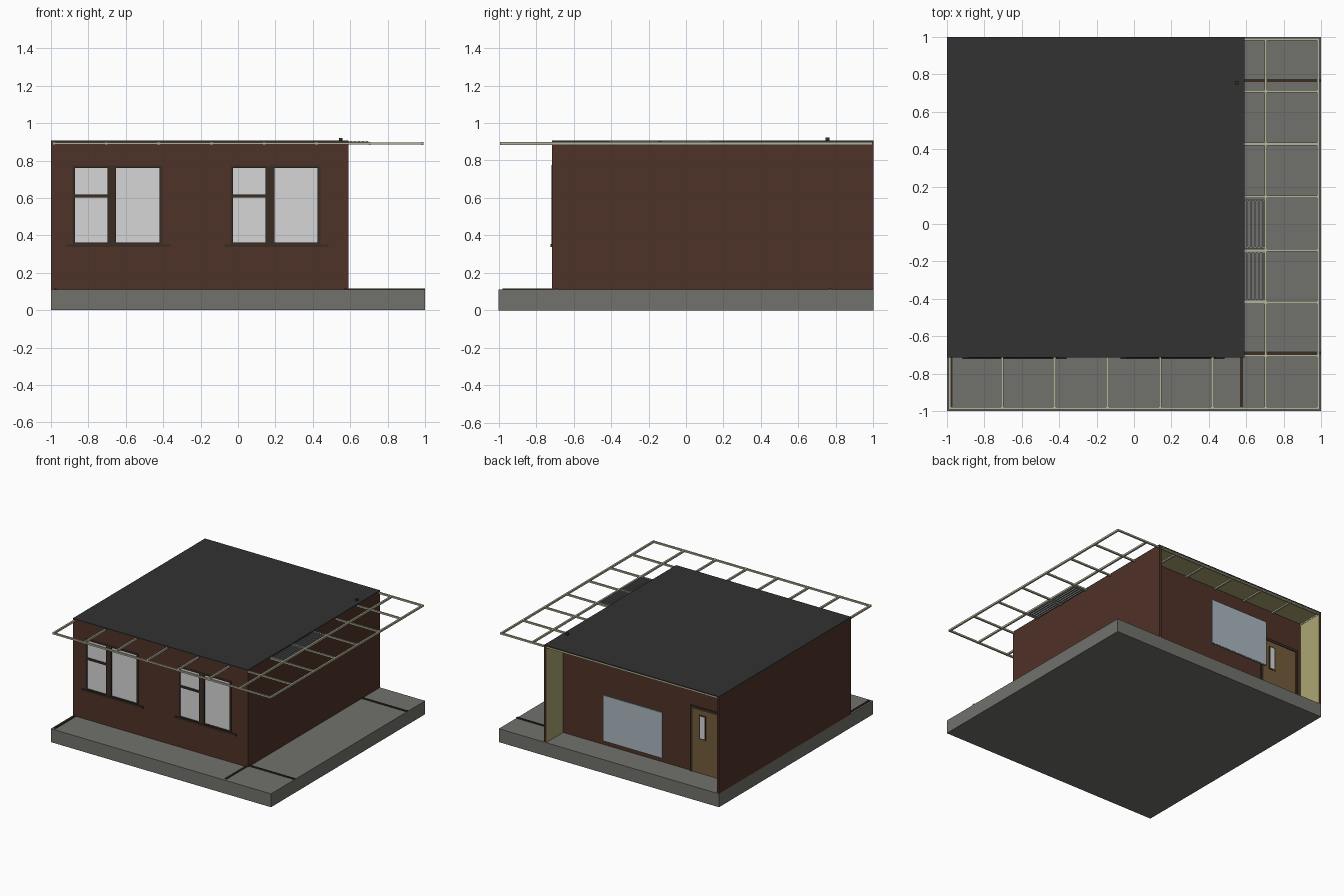
import bpy, bmesh
from mathutils import Vector

if "Cube" in bpy.data.objects:
    bpy.data.objects.remove(bpy.data.objects["Cube"])


def mat(name, r, g, b):
    """Flat colour from sRGB 0-255 values."""
    m = bpy.data.materials.new(name)
    lin = [((c / 255 + 0.055) / 1.055) ** 2.4 for c in (r, g, b)]
    m.diffuse_color = (*lin, 1)
    m.use_nodes = True
    m.node_tree.nodes["Principled BSDF"].inputs["Base Color"].default_value = m.diffuse_color
    return m


BROWN = mat("brown_wall", 79, 50, 39)
OLIVE = mat("olive_paint", 172, 166, 114)
STONE = mat("grey_floor", 113, 113, 108)
ROOF = mat("dark_roof", 50, 50, 50)
GRID = mat("pale_grid", 180, 180, 155)
GLASS = mat("pale_glass", 214, 214, 214)
BOARD = mat("blue_grey_board", 172, 184, 194)
DOOR = mat("door_wood", 116, 93, 59)
TRIM = mat("dark_trim", 58, 45, 36)
LAMP = mat("lamp_grey", 130, 132, 132)


def boxes(name, spans, main, inner=None, direction=None):
    """One object from boxes (x0,x1,y0,y1,z0,z1); faces along direction get inner."""
    bm = bmesh.new()
    for x0, x1, y0, y1, z0, z1 in spans:
        verts = bmesh.ops.create_cube(bm, size=1)["verts"]
        for v in verts:
            v.co = Vector((x0 if v.co.x < 0 else x1,
                           y0 if v.co.y < 0 else y1,
                           z0 if v.co.z < 0 else z1))
    bm.normal_update()
    if inner:
        for f in bm.faces:
            f.material_index = int(f.normal.dot(Vector(direction)) > 0.9)
    me = bpy.data.meshes.new(name)
    bm.to_mesh(me)
    bm.free()
    for m in (main, inner):
        if m:
            me.materials.append(m)
    ob = bpy.data.objects.new(name, me)
    bpy.context.collection.objects.link(ob)
    return ob


F, T = 0.11, 0.895          # floor level, wall top

# Floor slab and flat roof
boxes("floor_slab", [(-1, 1, -1, 1, 0, F)], STONE)
boxes("roof", [(-1, 0.59, -0.715, 1, 0.9, 0.908)], ROOF)
boxes("ceiling_panel", [(-0.98, 0.57, -0.695, 0.998, T, 0.9)], OLIVE)

# Walls: brown outside, olive inside
front = boxes("front_wall", [(-1, 0.59, -0.715, -0.695, F, 0.9)], BROWN, OLIVE, (0, 1, 0))
boxes("left_wall", [(-1, -0.98, -0.695, 1, F, 0.9)], BROWN, OLIVE, (1, 0, 0))
boxes("right_wall", [(0.57, 0.59, -0.695, 1, F, 0.9)], BROWN, OLIVE, (-1, 0, 0))
boxes("recessed_back_wall", [(-0.98, 0.57, 0.76, 0.78, F, T)], BROWN, OLIVE, (0, -1, 0))

# Window openings cut in the front wall
WINDOWS = (-0.885, -0.04)
cutter = boxes("window_cutter", [(x, x + 0.48, -0.8, -0.6, 0.355, 0.775) for x in WINDOWS], BROWN)
cutter.hide_render = True
mod = front.modifiers.new("openings", "BOOLEAN")
mod.operation, mod.solver, mod.object = "DIFFERENCE", "EXACT", cutter
bpy.context.view_layer.objects.active = front
bpy.ops.object.modifier_apply(modifier=mod.name)
bpy.data.objects.remove(cutter)

# Windows: glass, frame bars and sill
for i, x in enumerate(WINDOWS, 1):
    y0, y1 = -0.717, -0.694
    w, z0, z1, b = 0.48, 0.355, 0.775, 0.014
    boxes(f"window_{i}_glass", [(x + 0.005, x + w - 0.005, -0.708, -0.702, z0, z1)], GLASS)
    boxes(f"window_{i}_frame", [
        (x, x + b, y0, y1, z0, z1),
        (x + w - b, x + w, y0, y1, z0, z1),
        (x + b, x + w - b, y0, y1, z1 - b, z1),
        (x + b, x + w - b, y0, y1, z0, z0 + 0.008),
        (x + 0.187, x + 0.234, y0, y1, z0 + 0.008, z1 - b),
        (x + b, x + 0.187, y0, y1, 0.602, 0.618)], TRIM)
    boxes(f"window_{i}_sill", [(x - 0.033, x + 0.525, -0.723, -0.7, 0.338, 0.355)], TRIM)

# Door in the recess, with a narrow glazed slot
boxes("door_frame", [(-0.95, -0.93, 0.775, 0.79, F, 0.65),
                     (-0.61, -0.59, 0.775, 0.79, F, 0.65),
                     (-0.93, -0.61, 0.775, 0.79, 0.63, 0.65)], TRIM)
boxes("door_leaf", [(-0.93, -0.61, 0.775, 0.785, F, 0.63)], DOOR)
boxes("door_slot_frame", [(-0.73, -0.67, 0.782, 0.787, 0.39, 0.59)], TRIM)
boxes("door_slot_glass", [(-0.72, -0.68, 0.784, 0.789, 0.4, 0.58)], GLASS)

# Wall board standing on the open back plane
boxes("board", [(-0.47, 0.06, 0.98, 0.988, 0.26, 0.63)], BOARD)
boxes("board_edge", [(-0.475, 0.065, 0.978, 0.986, 0.255, 0.635)], LAMP)

# Base strips where wall lines continue over the slab
boxes("floor_strips", [(0.59, 1, 0.76, 0.775, F, 0.117),
                       (0.59, 1, -0.697, -0.682, F, 0.117),
                       (-0.985, -0.97, -0.98, -0.715, F, 0.117),
                       (0.568, 0.583, -0.98, -0.715, F, 0.117)], TRIM)

# Ceiling grid running out past the walls on two sides
h, E = 0.007, 0.992
xs = [-0.985, -0.705, -0.425, -0.142, 0.14, 0.42, 0.705, 0.985]
ys = [-0.985, -0.705, -0.42, -0.14, 0.145, 0.428, 0.71, 0.988]
bars = [(x - h, x + h, -E, E, 0.884, 0.899) for x in xs]
bars += [(-E, E, y - h, y + h, 0.885, 0.898) for y in ys]
# the edge bar over the far right is lower and thinner than the rest
boxes("ceiling_grid", bars, GRID)

# Two slatted lamps in the grid
for i, y in enumerate((-0.412, -0.13), 1):
    y1 = y + 0.264
    slats = [(x, x + 0.009, y, y1, 0.886, 0.904)
             for x in (0.6, 0.62, 0.642, 0.664, 0.686)]
    slats += [(0.59, 0.698, a, a + 0.008, 0.888, 0.902) for a in (y, y1 - 0.008)]
    boxes(f"lamp_{i}", slats, LAMP)

# Small roof vent
boxes("roof_vent", [(0.54, 0.56, 0.745, 0.765, 0.9, 0.922)], TRIM)
